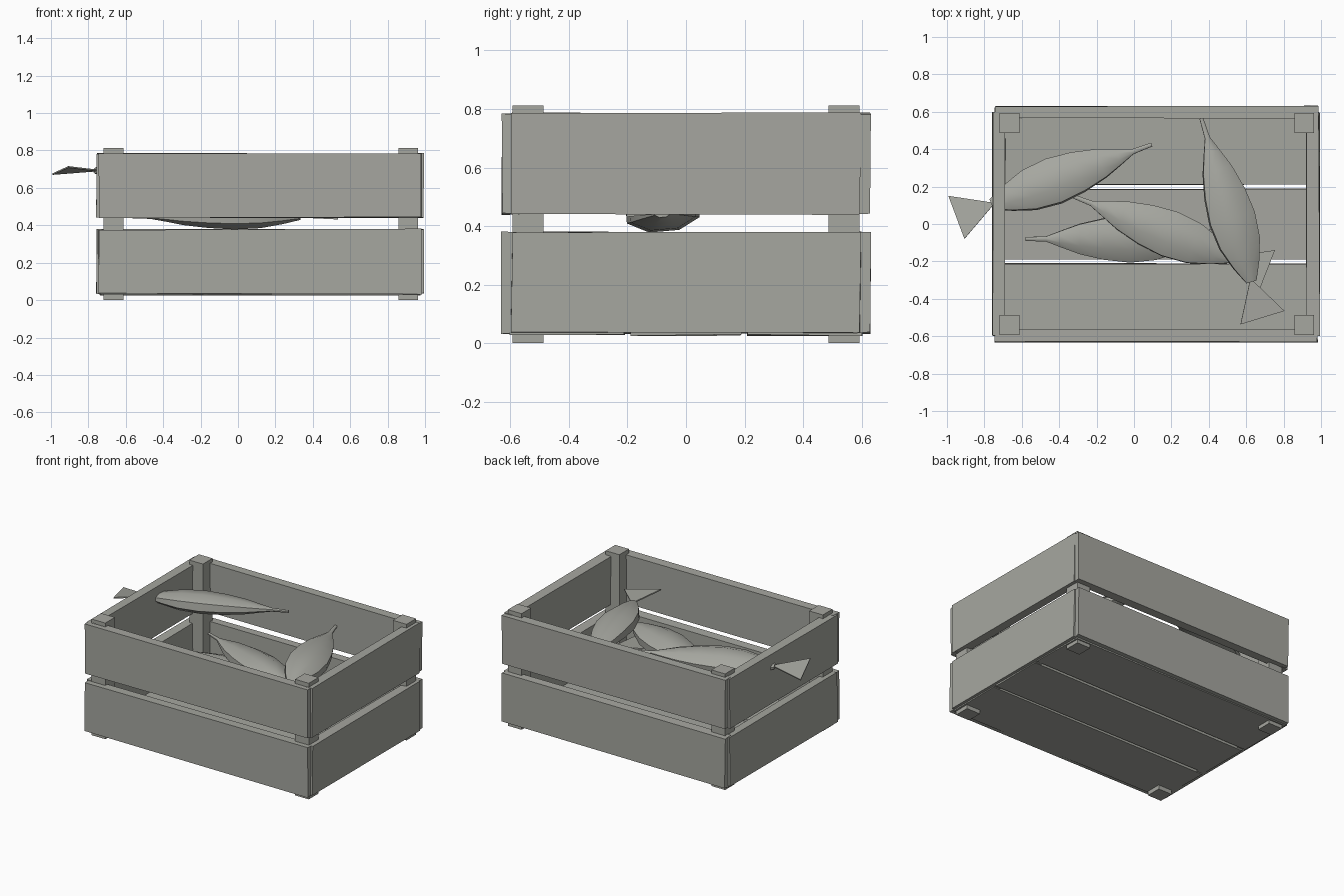
import bpy, bmesh, math, random
from mathutils import Matrix, Vector

if "Cube" in bpy.data.objects:
    bpy.data.objects.remove(bpy.data.objects["Cube"])

random.seed(4)
grey = bpy.data.materials.new("warm_grey")
grey.diffuse_color = (0.38, 0.385, 0.35, 1)
grey.use_nodes = True
grey.node_tree.nodes["Principled BSDF"].inputs["Base Color"].default_value = grey.diffuse_color


def finish(name, bm):
    bmesh.ops.recalc_face_normals(bm, faces=bm.faces[:])
    me = bpy.data.meshes.new(name)
    bm.to_mesh(me)
    bm.free()
    me.materials.append(grey)
    ob = bpy.data.objects.new(name, me)
    bpy.context.collection.objects.link(ob)
    return ob


def board(name, lo, hi, jitter=0.0):
    """Box between two corners, with slightly uneven hand-cut corners."""
    bm = bmesh.new()
    bmesh.ops.create_cube(bm, size=1)
    lo, hi = Vector(lo), Vector(hi)
    for v in bm.verts:
        v.co = Vector([(lo[i] + hi[i]) / 2 + v.co[i] * (hi[i] - lo[i])
                       + random.uniform(-jitter, jitter) for i in range(3)])
    return finish(name, bm)


# Corner posts
for x in (-0.665, 0.91):
    for y in (-0.54, 0.54):
        board("corner_post", (x - 0.053, y - 0.053, 0), (x + 0.053, y + 0.053, 0.812))

# Two rows of wall planks on each side
for z0, z1 in ((0.035, 0.378), (0.442, 0.785)):
    for s in (-1, 1):
        ya, yb = sorted((s * 0.567, s * 0.63))
        board("long_plank", (-0.742, ya, z0), (0.982, yb, z1), 0.004)
    board("left_end_plank", (-0.757, -0.595, z0), (-0.692, 0.595, z1), 0.004)
    board("right_end_plank", (0.924, -0.595, z0), (0.991, 0.595, z1), 0.004)

# Floor slats
for y0, y1 in ((-0.605, -0.212), (-0.19, 0.186), (0.21, 0.605)):
    board("floor_slat", (-0.735, y0, 0.026), (0.975, y1, 0.078), 0.004)

# Fish body: distance from the snout, half width, half thickness
BODY = [(0.0, 0.011, 0.008), (0.11, 0.015, 0.012), (0.19, 0.048, 0.026),
        (0.29, 0.087, 0.046), (0.42, 0.119, 0.061), (0.56, 0.135, 0.069),
        (0.70, 0.120, 0.062), (0.82, 0.077, 0.040), (0.915, 0.030, 0.017)]
SIDES = 8


def fish(name, snout, direction, z, roll):
    bm = bmesh.new()
    rings = []
    for s, w, t in BODY:
        angles = [2 * math.pi * (i + 0.5) / SIDES for i in range(SIDES)]
        rings.append([bm.verts.new((s, w * math.cos(a), t * math.sin(a))) for a in angles])
    for r0, r1 in zip(rings, rings[1:]):
        for i in range(SIDES):
            j = (i + 1) % SIDES
            bm.faces.new((r0[i], r0[j], r1[j], r1[i]))
    bm.faces.new(rings[0])
    bm.faces.new(rings[-1])
    # thin triangular tail fin
    tail = [[bm.verts.new((x, y, h)) for x, y in ((0.895, 0), (1.115, 0.124), (1.115, -0.124))]
            for h in (-0.004, 0.004)]
    bm.faces.new(tail[0])
    bm.faces.new(tail[1])
    for i in range(3):
        j = (i + 1) % 3
        bm.faces.new((tail[0][i], tail[0][j], tail[1][j], tail[1][i]))
    heading = math.atan2(direction[1], direction[0])
    place = (Matrix.Translation((snout[0], snout[1], z))
             @ Matrix.Rotation(heading, 4, 'Z')
             @ Matrix.Rotation(math.radians(roll), 4, 'X'))
    bm.transform(place)
    ob = finish(name, bm)
    bpy.ops.object.select_all(action='DESELECT')
    ob.select_set(True)
    bpy.context.view_layer.objects.active = ob
    bpy.ops.object.shade_smooth_by_angle(angle=math.radians(50))


# Stack of four fish
fish("top_fish", (0.095, 0.425), (-1.045, -0.39), 0.693, 9)
fish("right_fish", (0.36, 0.565), (0.325, -1.06), 0.608, -8)
fish("middle_fish", (-0.33, 0.15), (1.05, -0.41), 0.53, -3)
fish("lower_fish", (-0.58, -0.08), (1.0, 0.0), 0.446, 5)
